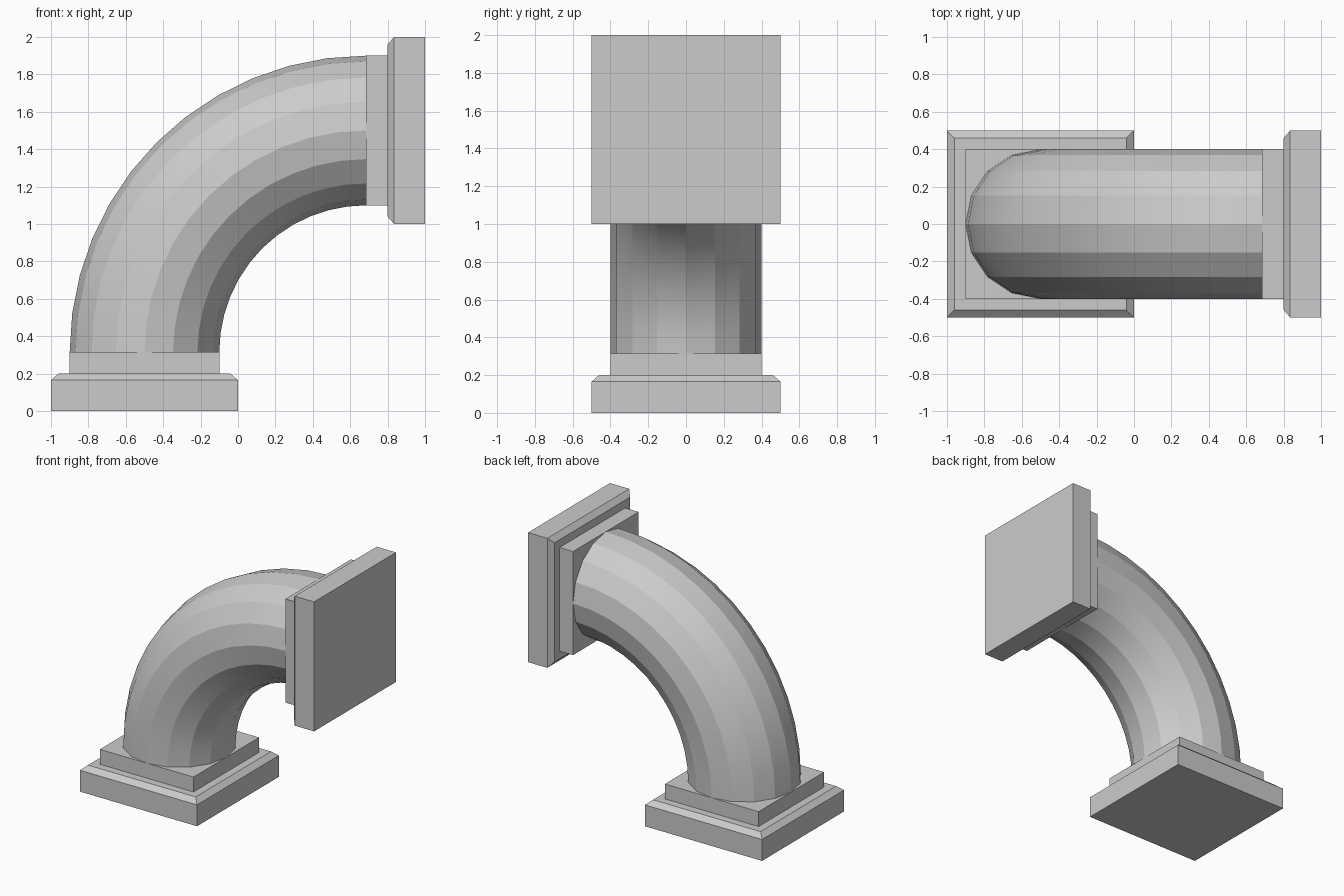
import bpy, bmesh
from math import radians, pi
from mathutils import Matrix, Vector

if "Cube" in bpy.data.objects:
    bpy.data.objects.remove(bpy.data.objects["Cube"])

NECK = 0.315          # height of a flange including its collar
RADIUS = 0.4          # pipe radius


def make_object(name, bm):
    bmesh.ops.recalc_face_normals(bm, faces=bm.faces)
    mesh = bpy.data.meshes.new(name)
    bm.to_mesh(mesh)
    bm.free()
    obj = bpy.data.objects.new(name, mesh)
    bpy.context.collection.objects.link(obj)
    return obj


# Square flange: chamfered plate with a smaller collar, from a stepped profile
def flange(name, matrix):
    profile = [(0.5, 0), (0.5, 0.165), (0.46, 0.2), (0.4, 0.2), (0.4, NECK)]
    corners = [(-1, -1), (1, -1), (1, 1), (-1, 1)]
    bm = bmesh.new()
    rings = [[bm.verts.new((sx * h, sy * h, z)) for sx, sy in corners]
             for h, z in profile]
    for low, high in zip(rings, rings[1:]):
        for i in range(4):
            j = (i + 1) % 4
            bm.faces.new((low[i], low[j], high[j], high[i]))
    bm.faces.new(rings[0][::-1])
    bm.faces.new(rings[-1])
    obj = make_object(name, bm)
    obj.matrix_world = matrix
    return obj


flange("floor_flange", Matrix.Translation((-0.5, 0, 0)))
flange("wall_flange",
       Matrix.Translation((1, 0, 1.5)) @ Matrix.Rotation(-pi / 2, 4, 'Y'))

# Pipe elbow: 16-sided circle spun a quarter turn between the two collars
bm = bmesh.new()
bmesh.ops.create_circle(bm, segments=16, radius=RADIUS,
                        matrix=Matrix.Translation((-0.5, 0, NECK)))
bmesh.ops.spin(bm, geom=bm.verts[:] + bm.edges[:],
               cent=Vector((1 - NECK, 0, NECK)), axis=Vector((0, 1, 0)),
               angle=pi / 2, steps=12)
elbow = make_object("pipe_elbow", bm)

# Smooth along the bend, faceted around the pipe
bpy.context.view_layer.objects.active = elbow
elbow.select_set(True)
bpy.ops.object.shade_smooth_by_angle(angle=radians(15))
